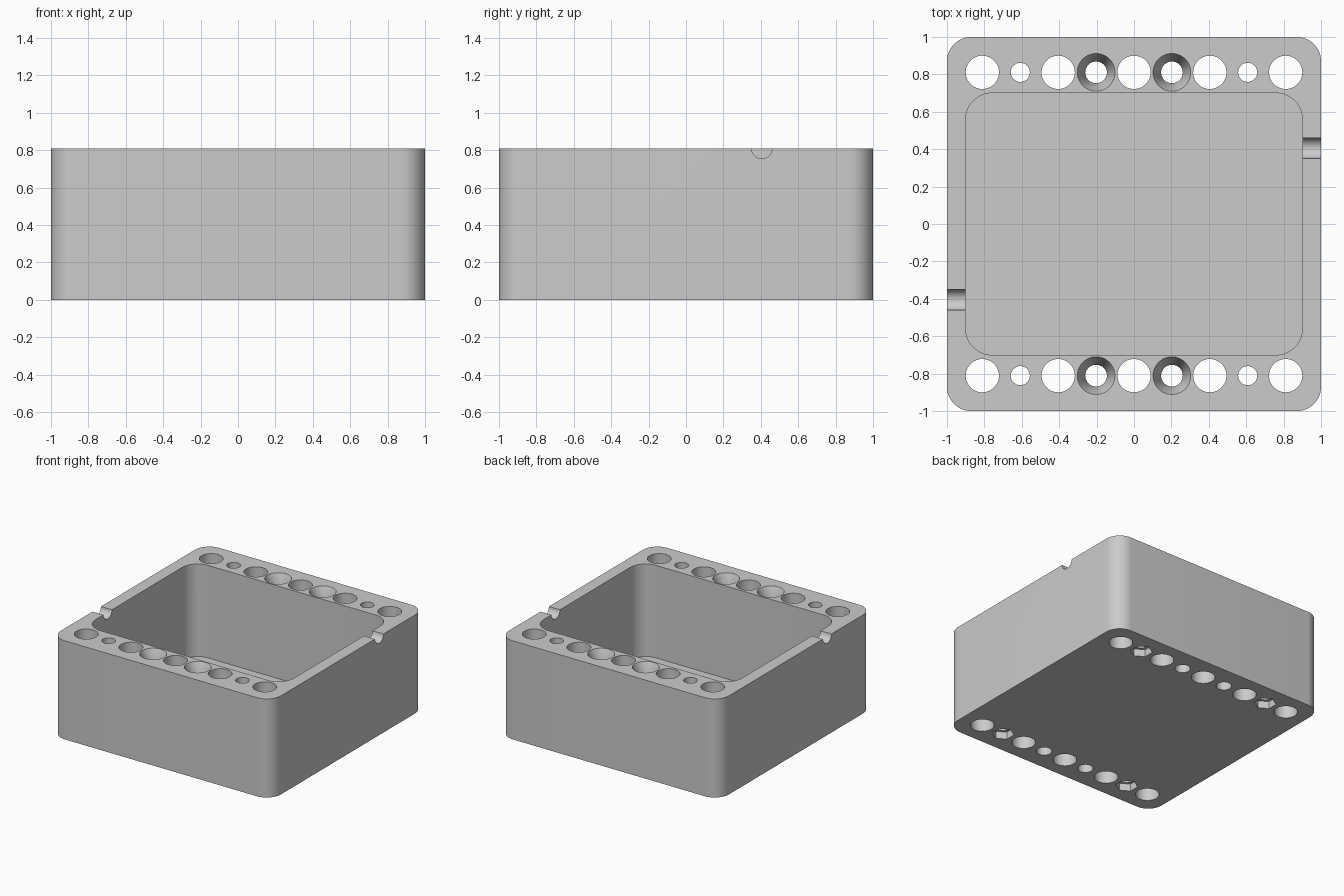
import bpy, bmesh, math
from mathutils import Matrix

if "Cube" in bpy.data.objects:
    bpy.data.objects.remove(bpy.data.objects["Cube"], do_unlink=True)

HEIGHT = 0.81
FLOOR = 0.05
PITCH = 0.2027

grey = bpy.data.materials.new("light grey plastic")
grey.use_nodes = True
colour = (0.6, 0.6, 0.6, 1)
grey.diffuse_color = colour
grey.node_tree.nodes["Principled BSDF"].inputs["Base Color"].default_value = colour


def make_object(name, bm):
    mesh = bpy.data.meshes.new(name)
    bmesh.ops.recalc_face_normals(bm, faces=bm.faces)
    bm.to_mesh(mesh)
    bm.free()
    mesh.materials.append(grey)
    obj = bpy.data.objects.new(name, mesh)
    bpy.context.collection.objects.link(obj)
    return obj


def rounded_block(name, half_x, half_y, low, high, radius, steps=12):
    bm = bmesh.new()
    ring = []
    corners = [(1, 1), (-1, 1), (-1, -1), (1, -1)]
    for quarter, (sx, sy) in enumerate(corners):
        for i in range(steps + 1):
            a = math.pi / 2 * (quarter + i / steps)
            ring.append(bm.verts.new((sx * (half_x - radius) + radius * math.cos(a),
                                      sy * (half_y - radius) + radius * math.sin(a), low)))
    base = bm.faces.new(ring)
    top = bmesh.ops.extrude_face_region(bm, geom=[base])["geom"]
    for v in top:
        if isinstance(v, bmesh.types.BMVert):
            v.co.z = high
    return make_object(name, bm)


def add_cone(bm, x, y, low, high, r_low, r_high, sides=48):
    place = Matrix.Translation((x, y, (low + high) / 2))
    bmesh.ops.create_cone(bm, cap_ends=True, segments=sides, radius1=r_low,
                          radius2=r_high, depth=high - low, matrix=place)


def cut(body, cutter):
    mod = body.modifiers.new(cutter.name, "BOOLEAN")
    mod.operation = "DIFFERENCE"
    mod.solver = "EXACT"
    mod.object = cutter
    bpy.context.view_layer.objects.active = body
    bpy.ops.object.modifier_apply(modifier=mod.name)
    bpy.data.objects.remove(cutter, do_unlink=True)


# Body and main compartment
body = rounded_block("box_body", 1, 1, 0, HEIGHT, 0.13)
cut(body, rounded_block("compartment", 0.9, 0.7, FLOOR, HEIGHT + 0.1, 0.14))

# Vertical holes along the front and back walls
holes = bmesh.new()
countersinks = bmesh.new()
nut_pockets = bmesh.new()
SLOPE = 0.1
for y in (-4 * PITCH, 4 * PITCH):
    for i in range(-4, 5):
        x = i * PITCH
        radius = {1: 0.058, 3: 0.051}.get(abs(i), 0.089)
        add_cone(holes, x, y, -0.1, HEIGHT + 0.1, radius, radius)
        if abs(i) == 1:
            # Cone continued slightly above the rim
            add_cone(countersinks, x, y, HEIGHT - SLOPE, HEIGHT + 0.01, 0.058, 0.105)
        if abs(i) == 3:
            add_cone(nut_pockets, x, y, -0.1, 0.06, 0.084, 0.084, 6)
cut(body, make_object("holes", holes))
cut(body, make_object("countersinks", countersinks))
cut(body, make_object("nut_pockets", nut_pockets))

# Half-round cable notches in the side walls
notches = bmesh.new()
for side in (-1, 1):
    place = Matrix.Translation((side * 0.97, side * 2 * PITCH, HEIGHT))
    bmesh.ops.create_cone(notches, cap_ends=True, segments=32, radius1=0.055, radius2=0.055,
                          depth=0.3, matrix=place @ Matrix.Rotation(math.pi / 2, 4, "Y"))
cut(body, make_object("cable_notches", notches))

# Smooth round walls, crisp edges
bpy.ops.object.select_all(action="DESELECT")
body.select_set(True)
bpy.context.view_layer.objects.active = body
bpy.ops.object.shade_smooth_by_angle(angle=math.radians(30))
